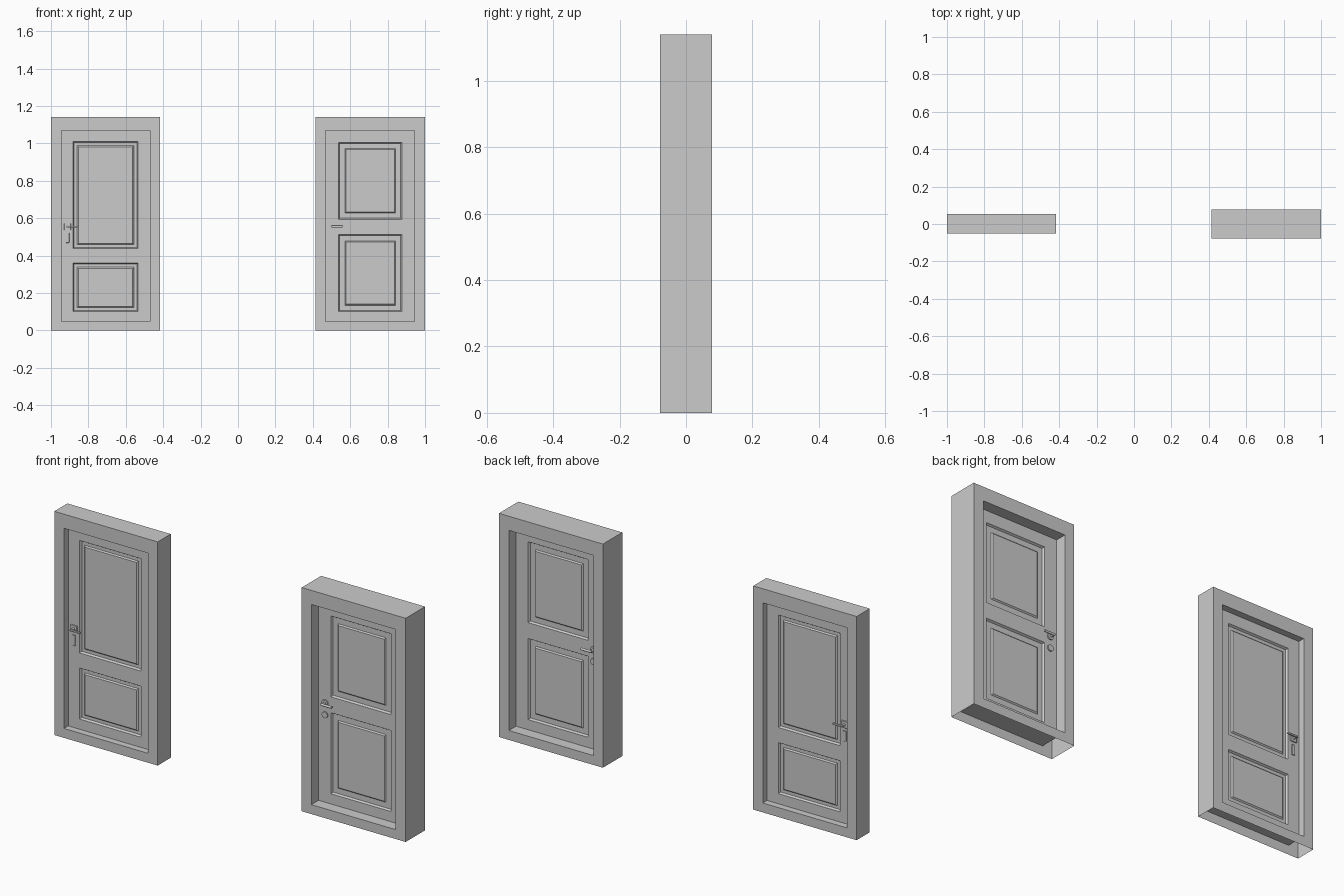
import bpy, bmesh
from math import radians
from mathutils import Matrix

if "Cube" in bpy.data.objects:
    bpy.data.objects.remove(bpy.data.objects["Cube"])


def finish(bm, name, smooth=False):
    bmesh.ops.remove_doubles(bm, verts=bm.verts, dist=1e-5)
    bmesh.ops.recalc_face_normals(bm, faces=bm.faces)
    me = bpy.data.meshes.new(name)
    bm.to_mesh(me)
    bm.free()
    ob = bpy.data.objects.new(name, me)
    bpy.context.collection.objects.link(ob)
    if smooth:
        bpy.ops.object.select_all(action='DESELECT')
        bpy.context.view_layer.objects.active = ob
        ob.select_set(True)
        bpy.ops.object.shade_smooth_by_angle(angle=radians(35))
    return ob


def loop(bm, rect, y):
    x0, x1, z0, z1 = rect
    return [bm.verts.new(p) for p in ((x0, y, z0), (x1, y, z0), (x1, y, z1), (x0, y, z1))]


def bridge(bm, a, b, skip=()):
    for i in range(4):
        if i not in skip:
            j = (i + 1) % 4
            bm.faces.new((a[i], a[j], b[j], b[i]))


def grow(rect, d):
    return (rect[0] - d, rect[1] + d, rect[2] - d, rect[3] + d)


# Surround: hollow casing, open underneath, with a raised threshold
def frame(name, outer, inner, y0, y1):
    bm = bmesh.new()
    of, ob = loop(bm, outer, y0), loop(bm, outer, y1)
    nf, nb = loop(bm, inner, y0), loop(bm, inner, y1)
    bridge(bm, of, nf)
    bridge(bm, ob, nb)
    bridge(bm, nf, nb)
    bridge(bm, of, ob, skip=(0,))
    finish(bm, name)


# Leaf: slab with grooved, raised panels on both faces
def leaf(name, rect, y0, y1, panels, groove, rise):
    bm = bmesh.new()
    bridge(bm, loop(bm, rect, y0), loop(bm, rect, y1))
    xs = [rect[0], panels[0][0], panels[0][1], rect[1]]
    zs = sorted([rect[2], rect[3]] + [z for p in panels for z in p[2:]])
    for y, s in ((y0, 1), (y1, -1)):
        for i in range(3):
            for k in range(len(zs) - 1):
                cell = (xs[i], xs[i + 1], zs[k], zs[k + 1])
                prev = loop(bm, cell, y)
                if cell in panels:
                    for d, depth in ((0.006, 0.010), (groove, 0.010), (groove + rise, 0.004)):
                        nxt = loop(bm, grow(cell, -d), y + s * depth)
                        bridge(bm, prev, nxt)
                        prev = nxt
                bm.faces.new(prev)
    finish(bm, name)


def box(name, x0, x1, y0, y1, z0, z1, bevel=0.0015):
    bm = bmesh.new()
    m = Matrix.Translation(((x0 + x1) / 2, (y0 + y1) / 2, (z0 + z1) / 2))
    bmesh.ops.create_cube(bm, size=1, matrix=m @ Matrix.Diagonal((x1 - x0, abs(y1 - y0), z1 - z0, 1)))
    bmesh.ops.bevel(bm, geom=bm.edges[:], offset=bevel, segments=1, affect='EDGES')
    finish(bm, name)


def rod(name, centre, r, length, axis='Y'):
    bm = bmesh.new()
    rot = Matrix.Rotation(radians(90), 4, 'X' if axis == 'Y' else 'Y')
    bmesh.ops.create_cone(bm, cap_ends=True, segments=24, radius1=r, radius2=r, depth=length,
                          matrix=Matrix.Translation(centre) @ rot)
    finish(bm, name, True)


# Left door: shallow surround, tall panel above a short one
opening = (-0.945, -0.471, 0.048, 1.068)
frame("left_frame", (-1.0, -0.417, 0, 1.14), opening, -0.051, 0.054)
leaf("left_leaf", opening, -0.017, 0.02,
     [(-0.882, -0.535, 0.437, 1.01), (-0.882, -0.535, 0.1, 0.36)], 0.022, 0.006)

# Right door: deep surround, two equal panels
opening = (0.468, 0.944, 0.048, 1.068)
frame("right_frame", (0.414, 1.0, 0, 1.14), opening, -0.078, 0.078)
leaf("right_leaf", opening, -0.02, 0.02,
     [(0.538, 0.876, 0.594, 1.006), (0.538, 0.876, 0.1, 0.513)], 0.034, 0.006)

# Hardware on both faces
for side, s in (("front", -1), ("back", 1)):
    y = -0.017 if s < 0 else 0.02
    box(f"left_rose_{side}", -0.929, -0.893, y, y + s * 0.006, 0.536, 0.572)
    rod(f"left_neck_{side}", (-0.911, y + s * 0.014, 0.554), 0.006, 0.02)
    box(f"left_lever_{side}", -0.918, -0.858, y + s * 0.021, y + s * 0.029, 0.549, 0.559)
    box(f"left_keyplate_{side}", -0.920, -0.902, y, y + s * 0.005, 0.468, 0.522)

    y = s * 0.02
    rod(f"right_rose_{side}", (0.506, y + s * 0.003, 0.555), 0.017, 0.006)
    rod(f"right_neck_{side}", (0.506, y + s * 0.015, 0.555), 0.006, 0.024)
    rod(f"right_lever_{side}", (0.53, y + s * 0.026, 0.555), 0.006, 0.06, 'X')
    rod(f"right_keyrose_{side}", (0.506, y + s * 0.003, 0.495), 0.016, 0.006)
